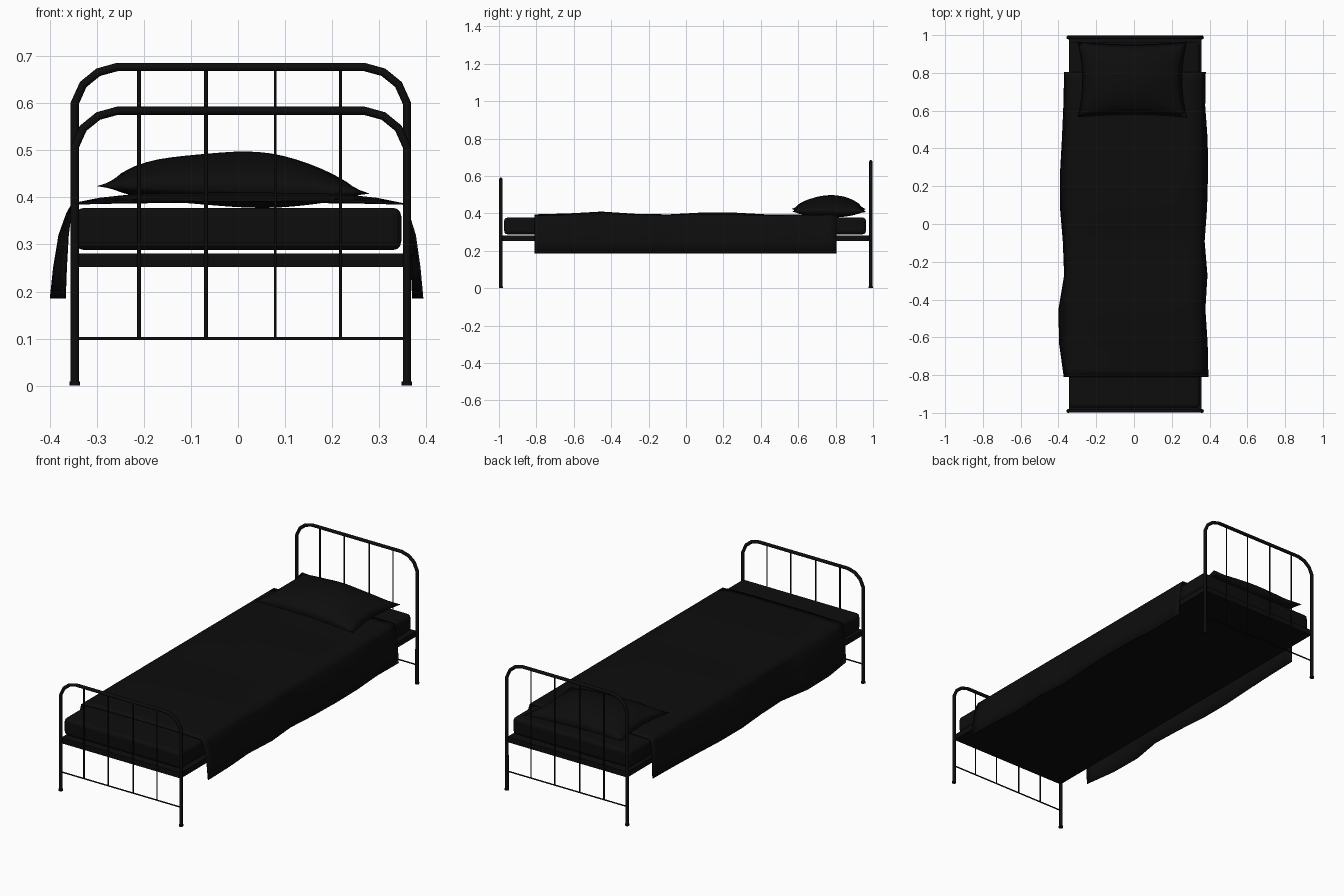
import bpy, bmesh, math
from mathutils import Vector

cube = bpy.data.objects.get("Cube")
if cube:
    bpy.data.objects.remove(cube, do_unlink=True)

black = bpy.data.materials.new("soft_black")
black.use_nodes = True
colour = (0.004, 0.004, 0.004, 1)
black.diffuse_color = colour
black.node_tree.nodes["Principled BSDF"].inputs["Base Color"].default_value = colour


def add(name, data):
    obj = bpy.data.objects.new(name, data)
    data.materials.append(black)
    bpy.context.collection.objects.link(obj)
    return obj


def tube(name, points, radius):
    """Round tube along a path."""
    curve = bpy.data.curves.new(name, "CURVE")
    curve.dimensions = "3D"
    curve.bevel_depth = radius
    curve.bevel_resolution = 2
    curve.use_fill_caps = True
    spline = curve.splines.new("POLY")
    spline.points.add(len(points) - 1)
    for p, co in zip(spline.points, points):
        p.co = (*co, 1)
    return add(name, curve)


def box(name, low, high, bevel=0):
    low, high = Vector(low), Vector(high)
    bm = bmesh.new()
    bmesh.ops.create_cube(bm, size=1)
    for v in bm.verts:
        v.co = (low + high) / 2 + v.co * (high - low)
    mesh = bpy.data.meshes.new(name)
    bm.to_mesh(mesh)
    bm.free()
    obj = add(name, mesh)
    if bevel:
        mod = obj.modifiers.new("rounding", "BEVEL")
        mod.width, mod.segments = bevel, 3
    return obj


def sheet(bm, rows, cols, place):
    """Grid of quads placed by a function of two 0..1 values."""
    grid = [[bm.verts.new(place(i / rows, j / cols)) for j in range(cols + 1)]
            for i in range(rows + 1)]
    for a, b in zip(grid, grid[1:]):
        for j in range(cols):
            bm.faces.new((a[j], a[j + 1], b[j + 1], b[j]))


def finish(name, bm):
    bmesh.ops.remove_doubles(bm, verts=bm.verts, dist=0.0005)
    bmesh.ops.recalc_face_normals(bm, faces=bm.faces)
    mesh = bpy.data.meshes.new(name)
    bm.to_mesh(mesh)
    bm.free()
    mesh.shade_smooth()
    return add(name, mesh)


def sample(values, t):
    """Linear lookup in evenly spaced values."""
    t *= len(values) - 1
    i = min(int(t), len(values) - 2)
    return values[i] + (values[i + 1] - values[i]) * (t - i)


# Head and foot ends: bent tube, feet, lower rail and upright bars
MID, HALF = 0.006, 0.353
CORNER = [(0, -0.077), (0.018, -0.037), (0.05, -0.011), (0.09, 0)]
for end, y, top in (("foot", -0.99, 0.584), ("head", 0.988, 0.677)):
    left = [(MID - HALF, y, 0)] + [(MID - HALF + dx, y, top + dz) for dx, dz in CORNER]
    right = [(2 * MID - x, yy, z) for x, yy, z in reversed(left)]
    tube(end + "_arch", left + right, 0.0088)
    for side, x in (("right", MID - HALF), ("left", MID + HALF)):
        tube(f"{end}_{side}_foot_cap", [(x, y, 0), (x, y, 0.009)], 0.011)
    tube(end + "_lower_rail", [(MID - HALF, y, 0.1), (MID + HALF, y, 0.1)], 0.0035)
    for n, (x, r) in enumerate(((-0.21, 0.0042), (-0.068, 0.0042), (0.079, 0.003), (0.218, 0.003))):
        tube(f"{end}_bar_{n + 1}", [(x, y, 0.1), (x, y, top)], r)

# Base and mattress
box("bed_base", (-0.345, -0.99, 0.252), (0.357, 0.985, 0.281))
box("mattress", (-0.345, -0.972, 0.288), (0.347, 0.962, 0.378), 0.018)

# Blanket: sagging top with wavy hanging sides, listed from foot to head
RIGHT_HEM = [0.37, 0.395, 0.398, 0.368, 0.375, 0.39, 0.39, 0.38, 0.372, 0.368]
LEFT_HEM = [0.392, 0.388, 0.376, 0.387, 0.372, 0.385, 0.39, 0.388, 0.375, 0.378]
CREST = [0.393, 0.398, 0.408, 0.396, 0.393, 0.403, 0.402, 0.392, 0.391, 0.39]
DROP = [(1, 0.185), (0.85, 0.25), (0.6, 0.32), (0.25, 0.365), (0, 0.386)]


def blanket_point(s, t):
    y = -0.81 + 1.615 * s
    crest = sample(CREST, s)
    hems = sample(RIGHT_HEM, s), sample(LEFT_HEM, s)
    k = round(t * 20)
    if k < 4 or k > 16:
        out, z = DROP[min(k, 20 - k)]
        hem = hems[k > 16]
        x = 0.352 + (hem - 0.352) * out
        return (x if k > 16 else -x, y, z)
    u = (k - 10) / 6
    return (0.352 * u, y, 0.386 + (crest - 0.386) * (1 - u ** 4))


bm = bmesh.new()
sheet(bm, 36, 20, blanket_point)
blanket = finish("blanket", bm)
thick = blanket.modifiers.new("cloth_thickness", "SOLIDIFY")
thick.thickness, thick.offset = 0.004, 0


# Pillow: two bulged sheets joined at a seam with pinched edges
def pillow_side(height):
    def place(s, t):
        u, v = 2 * s - 1, 2 * t - 1
        x = -0.01 + 0.29 * u * (1 - 0.09 * (1 - v * v))
        y = 0.765 + 0.2 * v * (1 - 0.07 * (1 - u * u))
        bulge = max(0, (1 - u * u) * (1 - v * v)) ** 0.65
        ripple = 1 + 0.05 * math.sin(5 * u + 2 * v)
        return (x, y, 0.416 - 0.008 * u + height * bulge * ripple)
    return place


bm = bmesh.new()
sheet(bm, 20, 14, pillow_side(0.081))
sheet(bm, 20, 14, pillow_side(-0.036))
finish("pillow", bm)
